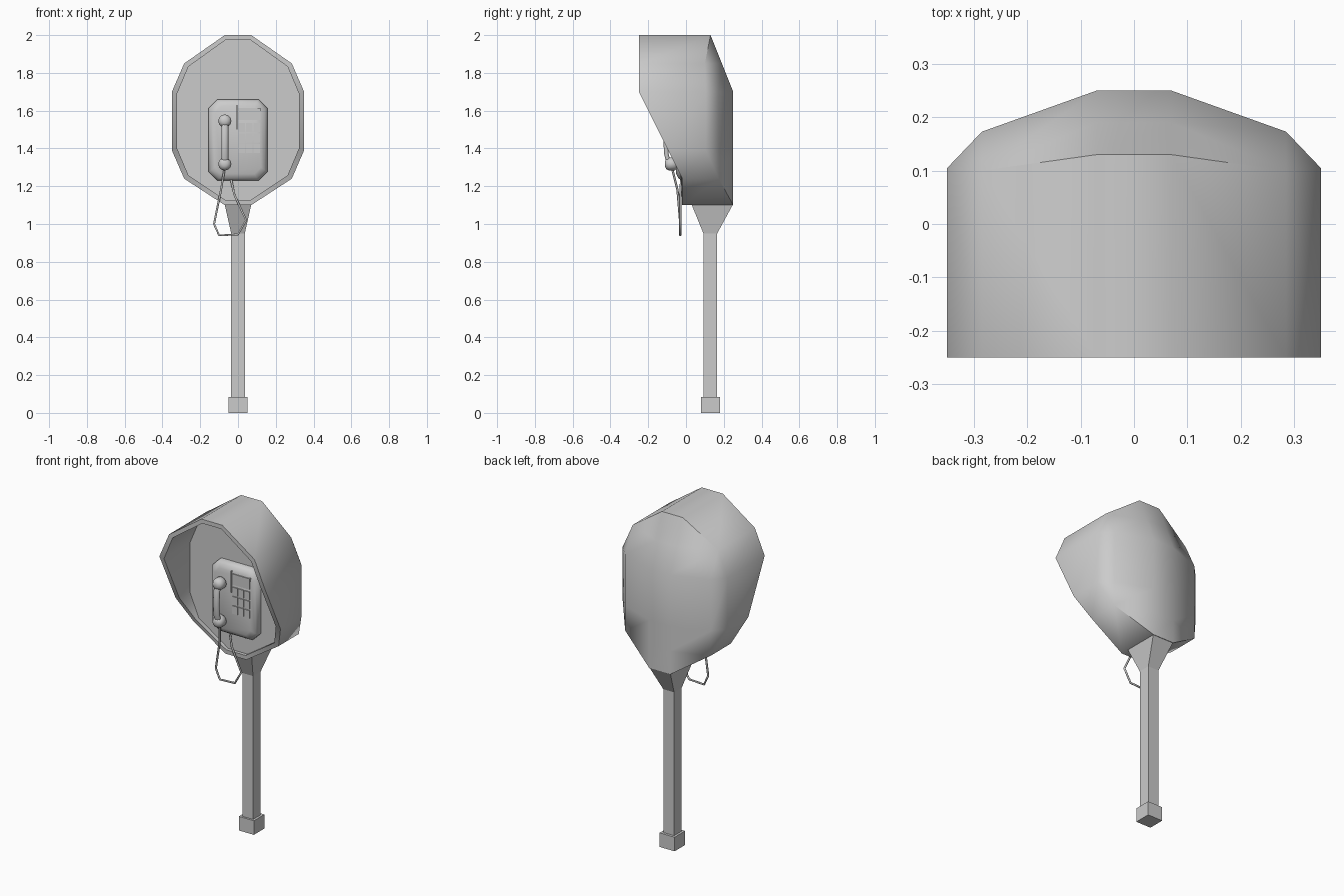
import bpy, bmesh, math

if "Cube" in bpy.data.objects:
    bpy.data.objects.remove(bpy.data.objects["Cube"])


def finish(name, bm, angle=None):
    bmesh.ops.recalc_face_normals(bm, faces=bm.faces)
    me = bpy.data.meshes.new(name)
    bm.to_mesh(me)
    bm.free()
    ob = bpy.data.objects.new(name, me)
    bpy.context.collection.objects.link(ob)
    if angle:
        bpy.ops.object.select_all(action='DESELECT')
        ob.select_set(True)
        bpy.context.view_layer.objects.active = ob
        bpy.ops.object.shade_smooth_by_angle(angle=math.radians(angle))
    return ob


def bridge(bm, a, b):
    n = len(a)
    for i in range(n):
        bm.faces.new((a[i], a[(i + 1) % n], b[(i + 1) % n], b[i]))


def loft(name, rings, angle=None):
    bm = bmesh.new()
    vs = [[bm.verts.new(p) for p in r] for r in rings]
    for a, b in zip(vs, vs[1:]):
        bridge(bm, a, b)
    bm.faces.new(vs[0])
    bm.faces.new(vs[-1])
    return finish(name, bm, angle)


def rect(x0, x1, y0, y1, z):
    return [(x0, y0, z), (x1, y0, z), (x1, y1, z), (x0, y1, z)]


def plate(name, x0, x1, z0, z1, y0, y1):
    return loft(name, [rect(x0, x1, y0, y1, z0), rect(x0, x1, y0, y1, z1)])


# Hood: twelve-sided shell with faceted back, sloped mouth and inner panel
XS = [-0.35, -0.285, -0.07, 0.07, 0.285, 0.35]
ROWS = [(2.0, [0.13]), (1.85, [0.19, 0.1]), (1.7, [0.25, 0.173, 0.105]),
        (1.39, [0.25, 0.173, 0.105]), (1.24, [0.25, 0.173]), (1.1, [0.25])]


def front_y(z):
    return max(-0.25, min(-0.02, -0.25 + (1.7 - z) * 0.5))


bm = bmesh.new()
grid = []
for z, depths in ROWS:
    row = [None] * 6
    for i, y in enumerate(depths):
        row[3 + i] = bm.verts.new((XS[3 + i], y, z))
        row[2 - i] = bm.verts.new((XS[2 - i], y, z))
    grid.append(row)
for r in range(5):
    for c in range(5):
        corners = (grid[r][c], grid[r][c + 1], grid[r + 1][c + 1], grid[r + 1][c])
        corners = [v for v in corners if v]
        if len(corners) > 2:
            bm.faces.new(corners)
rim_back = [[v for v in row if v][-1] for row in grid]
rim_back += [[v for v in row if v][0] for row in reversed(grid)]
outer, inner, panel = [], [], []
for v in rim_back:
    x, z = v.co.x, v.co.z
    xi, zi = x * 0.92, 1.55 + (z - 1.55) * 0.945
    outer.append(bm.verts.new((x, front_y(z), z)))
    inner.append(bm.verts.new((xi, front_y(zi), zi)))
    panel.append(bm.verts.new((xi, 0.0, zi)))
bridge(bm, rim_back, outer)
bridge(bm, outer, inner)
bridge(bm, inner, panel)
bm.faces.new(panel)
finish("hood", bm, 60)

# Post with flared top, and foot
loft("post", [rect(-0.036, 0.036, 0.092, 0.165, 0.08),
              rect(-0.036, 0.036, 0.092, 0.165, 0.95),
              rect(-0.07, 0.07, 0.03, 0.248, 1.102)])
plate("foot", -0.05, 0.05, 0.0, 0.085, 0.08, 0.18)


# Telephone body: chamfered rectangle with sloping front bevel
def chamfered(w, h, c, y, zc=1.445):
    pts = [(w - c, -h), (w, -h + c), (w, h - c), (w - c, h),
           (c - w, h), (-w, h - c), (-w, c - h), (c - w, -h)]
    return [(x, y, zc + z) for x, z in pts]


loft("phone_body", [chamfered(0.155, 0.215, 0.045, 0.005),
                    chamfered(0.155, 0.215, 0.045, -0.022),
                    chamfered(0.143, 0.203, 0.043, -0.04),
                    chamfered(0.122, 0.18, 0.035, -0.052)], 50)

# Display and keypad
plate("display", 0.0, 0.118, 1.55, 1.615, -0.058, -0.045)
plate("coin_slot", -0.008, -0.002, 1.5, 1.63, -0.06, -0.045)
for r in range(3):
    for c in range(3):
        x, z = 0.002 + c * 0.04, 1.375 + r * 0.056
        plate(f"key_{r}_{c}", x, x + 0.034, z, z + 0.048, -0.058, -0.045)


# Handset: two rounded caps joined by a bowed grip
def disc(r, y, zc, n=12):
    return [(-0.07 + r * math.cos(2 * math.pi * i / n), y,
             zc + r * math.sin(2 * math.pi * i / n)) for i in range(n)]


for label, zc in (("ear_cap", 1.545), ("mouth_cap", 1.318)):
    loft(label, [disc(0.024, -0.048, zc), disc(0.035, -0.06, zc), disc(0.035, -0.09, zc),
                 disc(0.027, -0.105, zc), disc(0.012, -0.112, zc)], 60)


def grip_ring(y, z):
    return [(-0.07 + 0.02 * math.cos(math.pi * (i + 0.5) / 4),
             y + 0.013 * math.sin(math.pi * (i + 0.5) / 4), z) for i in range(8)]


loft("handset_grip", [grip_ring(y, z) for y, z in
                      ((-0.09, 1.32), (-0.104, 1.37), (-0.107, 1.43),
                       (-0.104, 1.5), (-0.09, 1.545))], 60)

# Cord looping below the hood
PATH = [(-0.07, -0.075, 1.3), (-0.09, -0.045, 1.18), (-0.127, -0.03, 1.0),
        (-0.1, -0.03, 0.94), (0.0, -0.03, 0.945), (0.043, -0.03, 1.02),
        (-0.02, -0.03, 1.157), (-0.04, -0.025, 1.25)]
cu = bpy.data.curves.new("cord", 'CURVE')
cu.dimensions = '3D'
cu.bevel_depth = 0.006
cu.bevel_resolution = 1
sp = cu.splines.new('POLY')
sp.points.add(len(PATH) - 1)
for p, co in zip(sp.points, PATH):
    p.co = (*co, 1)
bpy.context.collection.objects.link(bpy.data.objects.new("cord", cu))
